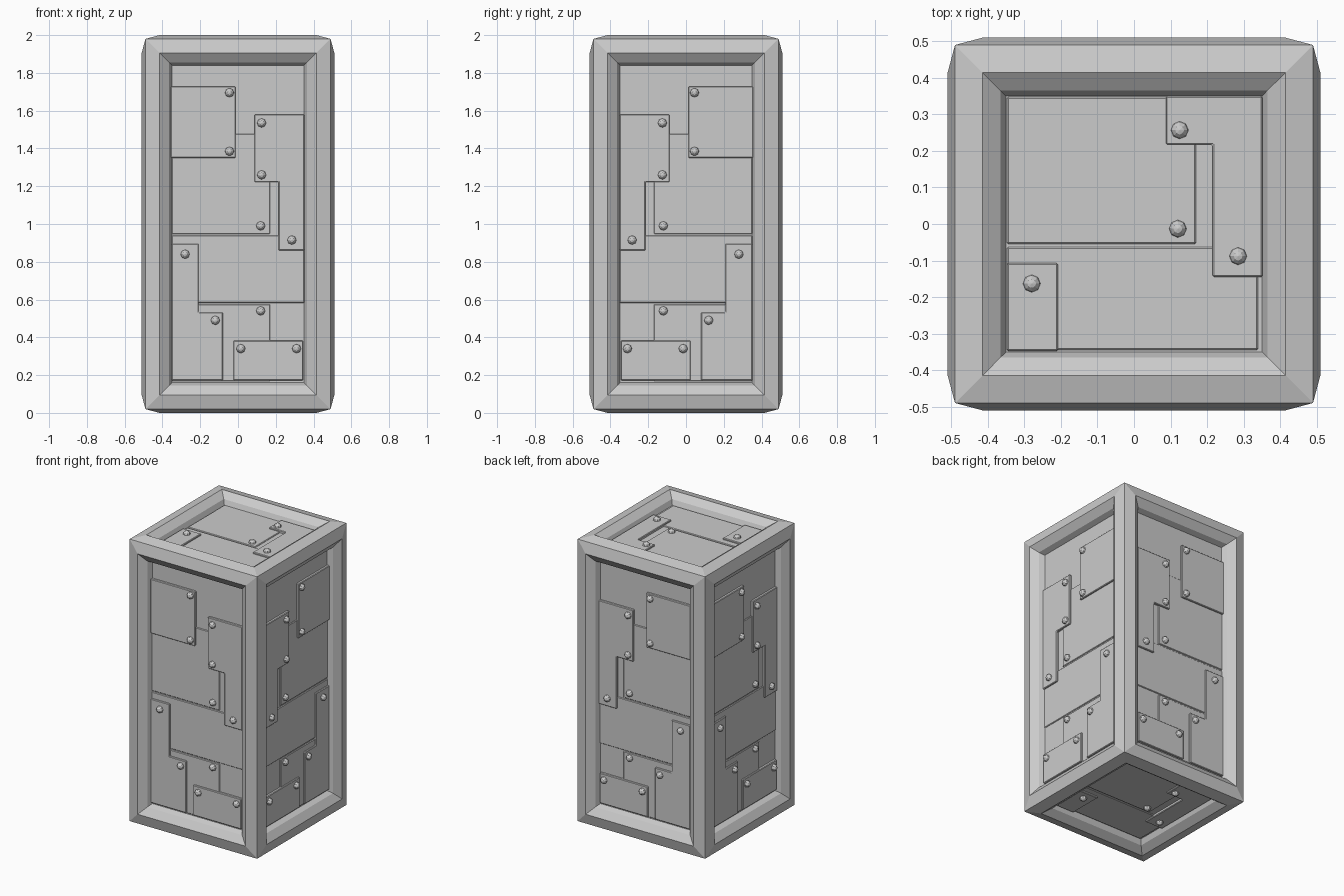
import bpy, bmesh
from mathutils import Vector, Matrix

cube = bpy.data.objects.get("Cube")
if cube:
    bpy.data.objects.remove(cube, do_unlink=True)

metal = bpy.data.materials.new("grey_metal")
metal.use_nodes = True
GREY = (0.6, 0.6, 0.6, 1)
metal.diffuse_color = GREY
metal.node_tree.nodes["Principled BSDF"].inputs["Base Color"].default_value = GREY

X, Y, Z = Vector((1, 0, 0)), Vector((0, 1, 0)), Vector((0, 0, 1))
CENTRE = Z
EXTRA = 0.49          # half height minus half width
BASE, PANEL, PLATE = 0.44, 0.446, 0.457

# Each side: right axis, up axis, outward normal
SIDES = {
    "front": (X, Z, -Y), "back": (X, Z, Y),
    "left": (-Y, Z, X), "right": (-Y, Z, -X),
    "top": (X, Y, Z), "bottom": (-X, Y, -Z),
}


def place(side, u, v, d):
    """Point on a side at u across, v up and d out from the centre."""
    a, b, n = SIDES[side]
    return CENTRE + a * u + b * v + n * (d + EXTRA * abs(n.z))


def finish(bm, name, bevel=0):
    bmesh.ops.remove_doubles(bm, verts=bm.verts, dist=0.0005)
    bmesh.ops.recalc_face_normals(bm, faces=bm.faces)
    mesh = bpy.data.meshes.new(name)
    bm.to_mesh(mesh)
    bm.free()
    mesh.materials.append(metal)
    obj = bpy.data.objects.new(name, mesh)
    bpy.context.collection.objects.link(obj)
    if bevel:
        mod = obj.modifiers.new("edge", "BEVEL")
        mod.width = bevel
        mod.segments = 1
    return obj


# Faceted frame around all six sides, closed by recessed panels
RINGS = [(0.49, 0.49), (0.415, 0.51), (0.365, 0.475), (0.35, BASE)]
bm = bmesh.new()
for side, (a, b, n) in SIDES.items():
    loops = []
    for half, depth in RINGS:
        hv = half + EXTRA * abs(b.z)
        loops.append([bm.verts.new(place(side, su * half, sv * hv, depth))
                      for su, sv in ((-1, -1), (1, -1), (1, 1), (-1, 1))])
    for outer, inner in zip(loops, loops[1:]):
        for i in range(4):
            j = (i + 1) % 4
            bm.faces.new((outer[i], outer[j], inner[j], inner[i]))
    bm.faces.new(loops[-1])
finish(bm, "frame")


def rect(u0, v0, u1, v1):
    return [(u0, v0), (u1, v0), (u1, v1), (u0, v1)]


def step_right(low, mid, high):
    """Stepped plate, wide at its upper end, along the right edge."""
    return [(0.215, low), (0.352, low), (0.352, high),
            (0.087, high), (0.087, mid), (0.215, mid)]


def add_plate(side, name, outline, top):
    bm = bmesh.new()
    low = [bm.verts.new(place(side, u, v, BASE - 0.015)) for u, v in outline]
    high = [bm.verts.new(place(side, u, v, top)) for u, v in outline]
    bm.faces.new(low)
    bm.faces.new(high)
    for i in range(len(low)):
        j = (i + 1) % len(low)
        bm.faces.new((low[i], low[j], high[j], high[i]))
    finish(bm, f"{side}_{name}", 0.004)


def add_rivets(side, spots):
    bm = bmesh.new()
    turn = SIDES[side][2].to_track_quat("Z", "Y").to_matrix().to_4x4()
    for u, v, d in spots:
        spot = Matrix.Translation(place(side, u, v, d)) @ turn
        bmesh.ops.create_uvsphere(bm, u_segments=8, v_segments=6,
                                  radius=0.024, matrix=spot)
    finish(bm, f"{side}_rivets")


# Tall sides: flat panels, raised plates and rivets
tall_plates = [
    ("middle_panel", rect(-0.352, -0.053, 0.17, 0.477), PANEL),
    ("lower_panel", rect(-0.352, -0.418, 0.352, -0.06), PANEL),
    ("bottom_panel", rect(-0.352, -0.832, 0.17, -0.425), PANEL),
    ("square_plate", rect(-0.355, 0.35, -0.012, 0.728), PLATE),
    ("stepped_plate", step_right(-0.14, 0.222, 0.58), PLATE),
    ("corner_plate", [(-0.352, -0.828), (-0.08, -0.828), (-0.08, -0.468),
                      (-0.208, -0.468), (-0.208, -0.105), (-0.352, -0.105)], PLATE),
    ("small_plate", rect(-0.025, -0.828, 0.345, -0.618), PLATE),
]
tall_rivets = [
    (-0.045, 0.695, PLATE), (-0.045, 0.385, PLATE), (0.125, 0.535, PLATE),
    (0.125, 0.26, PLATE), (0.285, -0.085, PLATE), (0.12, -0.01, PANEL),
    (-0.28, -0.16, PLATE), (-0.12, -0.51, PLATE), (0.12, -0.46, PANEL),
    (0.015, -0.66, PLATE), (0.31, -0.66, PLATE),
]

# Square ends: a cropped version of the same layout
end_plates = [
    ("large_panel", rect(-0.348, -0.055, 0.17, 0.348), PANEL),
    ("lower_panel", rect(-0.348, -0.345, 0.34, -0.063), PANEL),
    ("stepped_plate", step_right(-0.145, 0.217, 0.35), PLATE),
    ("corner_plate", rect(-0.348, -0.348, -0.208, -0.107), PLATE),
]
end_rivets = [
    (0.125, 0.257, PLATE), (0.285, -0.088, PLATE),
    (0.12, -0.013, PANEL), (-0.28, -0.163, PLATE),
]

for side in SIDES:
    is_end = side in ("top", "bottom")
    for name, outline, top in (end_plates if is_end else tall_plates):
        add_plate(side, name, outline, top)
    add_rivets(side, end_rivets if is_end else tall_rivets)
